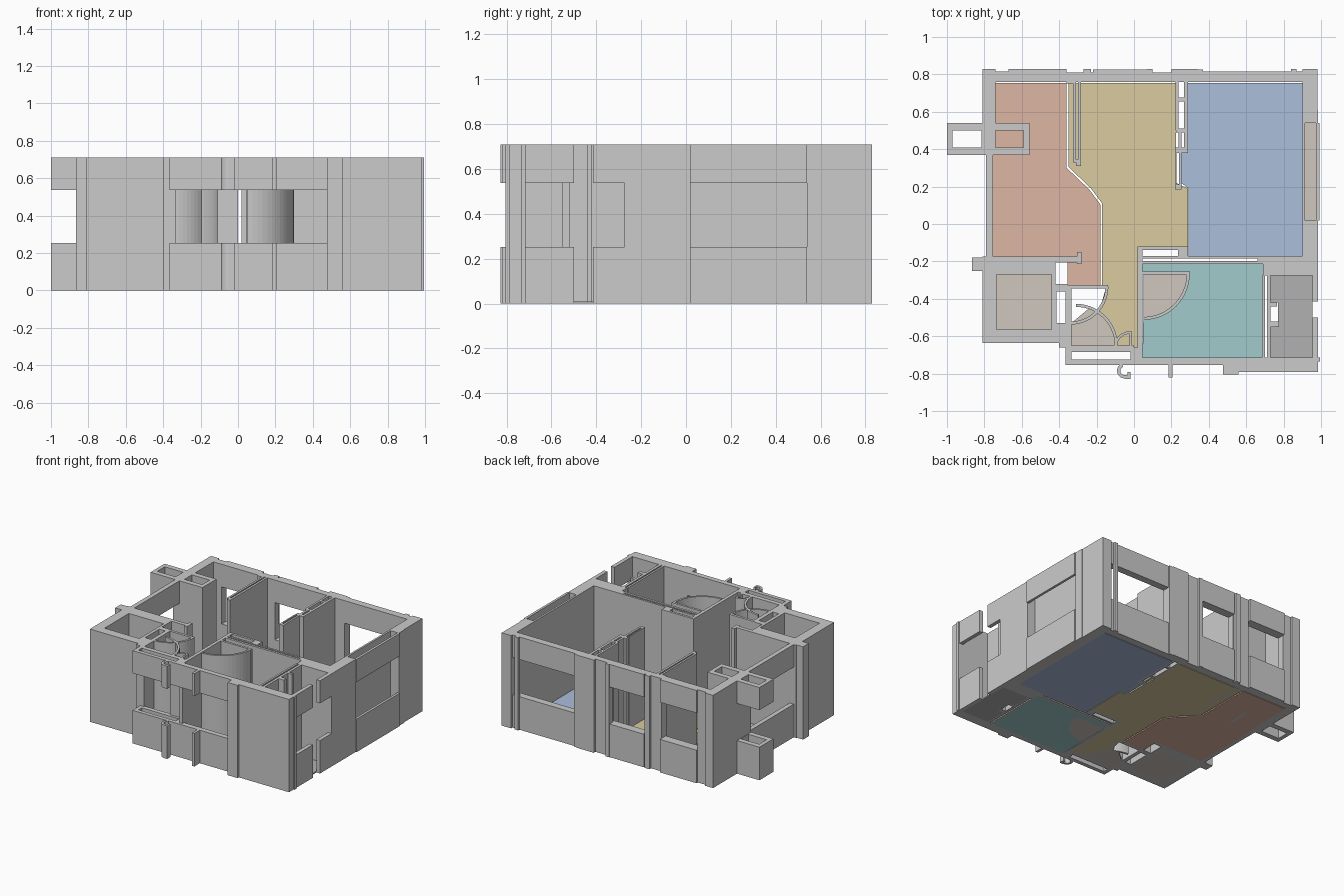
import bpy, bmesh
from math import cos, sin, radians

H, SILL, HEAD, SLAB = 0.71, 0.253, 0.537, 0.01
FULL = [(0, H)]
OPEN = [(0, SILL), (HEAD, H)]          # wall with a window band left out


def prism(bm, pts, z0, z1):
    lo = [bm.verts.new((x, y, z0)) for x, y in pts]
    hi = [bm.verts.new((x, y, z1)) for x, y in pts]
    bm.faces.new(lo[::-1])
    bm.faces.new(hi)
    n = len(pts)
    for i in range(n):
        j = (i + 1) % n
        bm.faces.new((lo[i], lo[j], hi[j], hi[i]))


def build(name, outlines, spans=FULL, color=None):
    bm = bmesh.new()
    for pts in outlines:
        for z0, z1 in spans:
            prism(bm, pts, z0, z1)
    bmesh.ops.recalc_face_normals(bm, faces=bm.faces)
    me = bpy.data.meshes.new(name)
    bm.to_mesh(me)
    bm.free()
    ob = bpy.data.objects.new(name, me)
    bpy.context.collection.objects.link(ob)
    if color:
        m = bpy.data.materials.new(name + "_color")
        m.diffuse_color = (*color, 1)
        me.materials.append(m)
    return ob


def rect(x0, x1, y0, y1):
    return [(x0, y0), (x1, y0), (x1, y1), (x0, y1)]


def rects(rows):
    return [rect(*r) for r in rows]


def frame(outer, inner):
    """Four walls around a rectangular shaft."""
    a, b, c, d = outer
    e, f, g, h = inner
    return rects([(a, e, c, d), (f, b, c, d), (e, f, c, g), (e, f, h, d)])


def arc_points(cx, cy, r, a0, a1, n):
    return [(cx + r * cos(radians(a0 + (a1 - a0) * i / n)),
             cy + r * sin(radians(a0 + (a1 - a0) * i / n))) for i in range(n + 1)]


def arc(cx, cy, r, t, a0, a1, n=14):
    return (arc_points(cx, cy, r + t / 2, a0, a1, n)
            + arc_points(cx, cy, r - t / 2, a0, a1, n)[::-1])


# Back wall: solid piers, then window bands between them
build("back_wall_piers", rects([
    (-0.81, -0.74, 0.76, 0.83), (-0.74, -0.67, 0.76, 0.815),
    (-0.36, -0.22, 0.76, 0.81), (-0.27, -0.23, 0.79, 0.83),
    (0.08, 0.37, 0.76, 0.81), (0.07, 0.10, 0.78, 0.83),
    (0.20, 0.34, 0.76, 0.83), (0.34, 0.37, 0.78, 0.825),
    (0.90, 0.98, 0.76, 0.83), (0.84, 0.87, 0.81, 0.83)]))
build("back_window_bands", rects([
    (-0.67, -0.36, 0.76, 0.83), (-0.22, 0.08, 0.76, 0.825),
    (0.37, 0.90, 0.76, 0.815)]), OPEN)

# Left side: wall, balcony shafts and corner shaft
build("left_wall", rects([
    (-0.81, -0.74, 0.37, 0.76), (-0.865, -0.80, -0.25, -0.18),
    (-0.81, -0.28, -0.205, -0.175), (-0.305, -0.28, -0.215, -0.15)]))
build("left_window_bands", rects([(-0.79, -0.755, -0.18, 0.37)]), OPEN)
build("outer_left_shaft", frame((-1.0, -0.81, 0.37, 0.54), (-0.97, -0.815, 0.41, 0.50)), OPEN)
build("inner_left_shaft", frame((-0.81, -0.56, 0.37, 0.54), (-0.74, -0.59, 0.41, 0.50)))
build("corner_shaft", frame((-0.81, -0.42, -0.635, -0.20), (-0.735, -0.44, -0.565, -0.27)))
build("narrow_shaft", frame((-0.42, -0.355, -0.635, -0.32), (-0.415, -0.365, -0.53, -0.36))
      + rects([(-0.40, -0.355, -0.66, -0.60)]))

# Front side
build("front_window_box", frame((-0.365, 0.0, -0.755, -0.65), (-0.335, -0.02, -0.725, -0.685)), OPEN)
build("front_window_bands", rects([
    (-0.02, 0.49, -0.755, -0.735), (0.04, 0.49, -0.735, -0.715),
    (0.0, 0.04, -0.74, -0.66), (0.185, 0.205, -0.82, -0.75)]), OPEN)
build("front_hook", [arc(-0.05, -0.785, 0.032, 0.018, 110, 270, 8)]
      + rects([(-0.05, -0.02, -0.828, -0.808), (-0.035, -0.02, -0.82, -0.79)]), OPEN)
build("front_right_pier", rects([
    (0.49, 0.985, -0.79, -0.715), (0.475, 0.56, -0.805, -0.74),
    (0.98, 0.995, -0.735, -0.715)]))

# Right side: wall with an open pocket behind its window skin
build("right_wall", rects([
    (0.90, 0.98, 0.54, 0.76), (0.90, 0.985, -0.205, 0.02),
    (0.90, 0.915, 0.02, 0.54), (0.69, 0.985, -0.275, -0.17),
    (0.975, 0.985, -0.06, 0.02), (0.975, 0.985, 0.54, 0.61)]))
build("right_window_skin", rects([(0.973, 0.992, 0.018, 0.54)]), OPEN)
build("right_lower_bands", rects([
    (0.955, 0.985, -0.715, -0.50), (0.955, 0.985, -0.415, -0.275)]), OPEN)

# Interior partitions
build("left_partition", rects([
    (-0.325, -0.31, 0.33, 0.78), (-0.30, -0.283, 0.31, 0.78),
    (-0.31, -0.30, 0.31, 0.345), (-0.36, -0.325, 0.75, 0.78)]))
build("right_partition", rects([
    (0.222, 0.238, 0.50, 0.76), (0.268, 0.288, 0.38, 0.76),
    (0.238, 0.268, 0.655, 0.675), (0.225, 0.268, 0.49, 0.51),
    (0.238, 0.255, 0.38, 0.50), (0.22, 0.288, 0.38, 0.41),
    (0.218, 0.228, 0.185, 0.38), (0.24, 0.255, 0.185, 0.38),
    (0.228, 0.24, 0.185, 0.21)]))
build("cross_partition", rects([
    (0.02, 0.69, -0.185, -0.17), (0.02, 0.69, -0.215, -0.197),
    (0.66, 0.69, -0.197, -0.185), (0.02, 0.045, -0.735, -0.12),
    (0.045, 0.29, -0.138, -0.12), (0.235, 0.29, -0.185, -0.138)]))
build("utility_partition", rects([
    (0.685, 0.70, -0.715, -0.275), (0.71, 0.73, -0.715, -0.275),
    (0.73, 0.765, -0.44, -0.42), (0.73, 0.775, -0.55, -0.52)]))
build("entry_partition", rects([
    (-0.355, -0.335, -0.66, -0.33), (-0.355, -0.14, -0.345, -0.325),
    (-0.11, 0.0, -0.665, -0.65), (-0.025, -0.012, -0.66, -0.575),
    (0.045, 0.30, -0.272, -0.255)]))

# Door swings drawn as tall curved walls
build("door_swing_walls", [
    arc(0.05, -0.265, 0.24, 0.016, -90, 0),
    arc(-0.34, -0.335, 0.195, 0.016, -90, 0),
    arc(-0.31, -0.65, 0.215, 0.016, 0, 90),
    arc(-0.02, -0.66, 0.08, 0.014, 90, 180, 8)])

# Room floors
floor = [(0, SLAB)]
build("floor_salmon", [[(-0.745, 0.755), (-0.36, 0.755), (-0.36, 0.30), (-0.24, 0.185),
      (-0.18, 0.105), (-0.18, -0.335), (-0.355, -0.335), (-0.355, -0.18),
      (-0.76, -0.18), (-0.76, 0.38), (-0.745, 0.38)]], floor, (0.72, 0.47, 0.37))
build("floor_yellow", [[(-0.35, 0.755), (0.225, 0.755), (0.225, 0.22), (0.288, 0.19),
      (0.288, -0.125), (0.02, -0.125), (0.02, -0.66), (-0.11, -0.66), (-0.12, -0.56),
      (-0.19, -0.48), (-0.15, -0.34), (-0.17, -0.33), (-0.17, 0.11),
      (-0.23, 0.19), (-0.35, 0.305)]], floor, (0.70, 0.60, 0.35))
build("floor_blue", [[(0.288, 0.755), (0.90, 0.755), (0.90, -0.17), (0.292, -0.17),
      (0.292, 0.19), (0.252, 0.22), (0.252, 0.39), (0.288, 0.39)]], floor, (0.41, 0.52, 0.70))
build("floor_teal", [[(0.69, -0.215), (0.30, -0.215)] + [(0.045, -0.215), (0.045, -0.26), (0.29, -0.265)]
      + arc_points(0.05, -0.265, 0.24, -1, -90, 12)
      + [(0.045, -0.715), (0.69, -0.715)]], floor, (0.36, 0.60, 0.60))
build("floor_grey", rects([(0.77, 0.955, -0.715, -0.275), (0.73, 0.77, -0.42, -0.275),
      (0.73, 0.77, -0.715, -0.55)]), floor, (0.44, 0.44, 0.45))
build("floor_beige", rects([(-0.735, -0.44, -0.565, -0.27), (0.915, 0.973, 0.02, 0.54)])
      + [[(0.05, -0.265)] + arc_points(0.05, -0.265, 0.235, -90, 0, 12),
         [(-0.335, -0.65)] + arc_points(-0.31, -0.65, 0.215, 0, 70, 10) + [(-0.335, -0.53)]],
      floor, (0.62, 0.57, 0.51))
